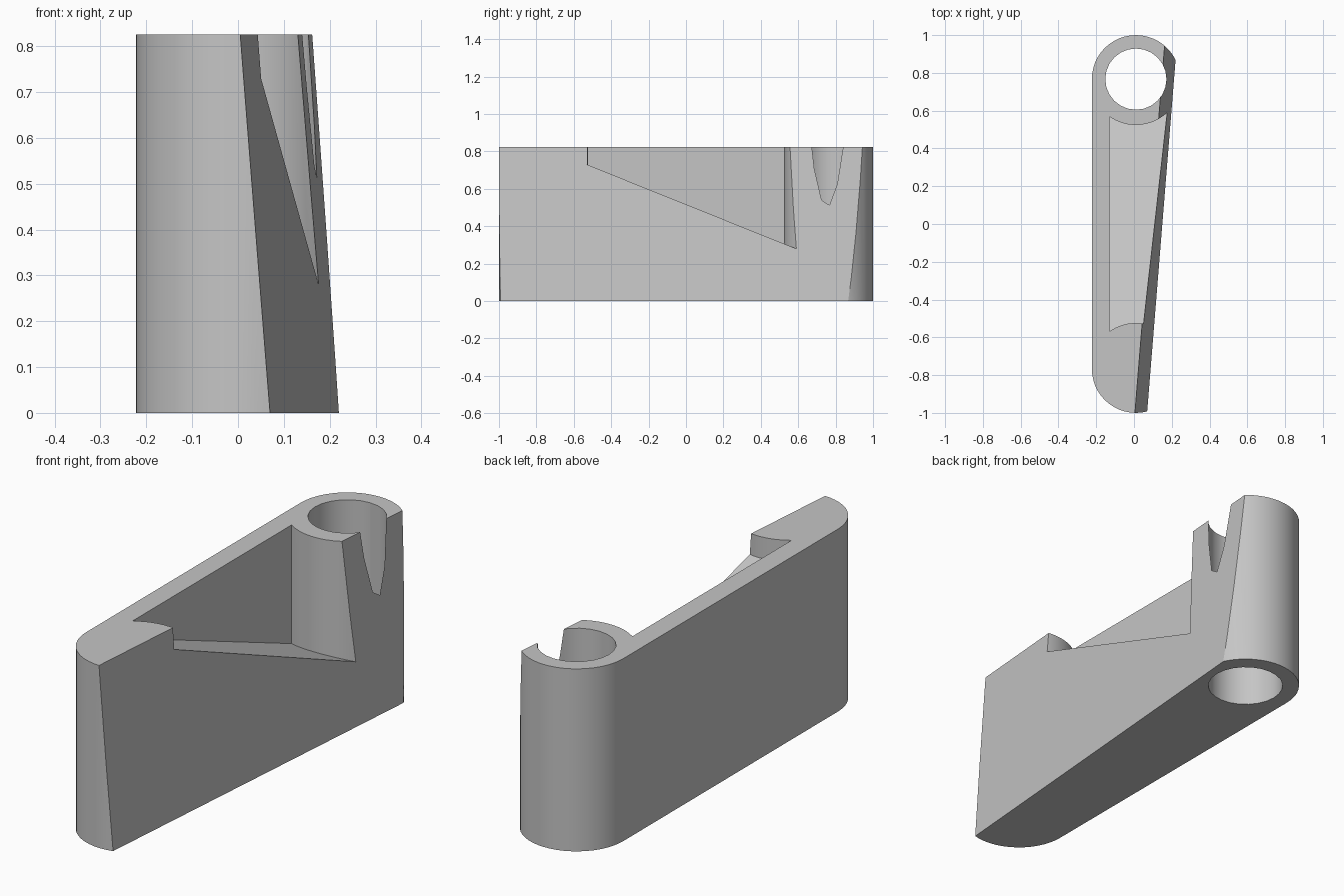
import bpy, bmesh, math

if "Cube" in bpy.data.objects:
    bpy.data.objects.remove(bpy.data.objects["Cube"])

H = 0.825            # overall height
CX, CY = 0.01, 0.767  # boss centre
R_OUT, R_HOLE, R_POCKET = 0.233, 0.162, 0.243

grey = bpy.data.materials.new("light grey")
grey.diffuse_color = (0.56, 0.56, 0.56, 1)
grey.use_nodes = True
grey.node_tree.nodes["Principled BSDF"].inputs["Base Color"].default_value = grey.diffuse_color


def prism(name, outline, low, high):
    """Extrude an xy outline between two height functions of (x, y)."""
    bm = bmesh.new()
    bottom = [bm.verts.new((x, y, low(x, y))) for x, y in outline]
    top = [bm.verts.new((x, y, high(x, y))) for x, y in outline]
    bm.faces.new(bottom[::-1])
    bm.faces.new(top)
    n = len(outline)
    for i in range(n):
        j = (i + 1) % n
        bm.faces.new((bottom[i], bottom[j], top[j], top[i]))
    bmesh.ops.recalc_face_normals(bm, faces=bm.faces)
    mesh = bpy.data.meshes.new(name)
    bm.to_mesh(mesh)
    bm.free()
    mesh.materials.append(grey)
    ob = bpy.data.objects.new(name, mesh)
    bpy.context.collection.objects.link(ob)
    return ob


def arc(cy, r, a0, a1, n):
    return [(CX + r * math.cos(math.radians(a0 + (a1 - a0) * i / n)),
             cy + r * math.sin(math.radians(a0 + (a1 - a0) * i / n)))
            for i in range(n + 1)]


# Round-ended body
body = prism("link_body",
             arc(CY, R_OUT, 0, 180, 24) + arc(-CY, R_OUT, 180, 360, 24),
             lambda x, y: 0, lambda x, y: H)

# Through hole in the rear boss
hole = prism("hole_cutter", arc(CY, R_HOLE, 0, 360, 24)[:-1],
             lambda x, y: -0.1, lambda x, y: H + 0.1)

# Pocket with concave ends and a sloping floor, open on the right
edge = math.degrees(math.acos(-0.14 / R_POCKET))
pocket = prism("pocket_cutter",
               arc(-CY, R_POCKET, edge, 12, 14) + [(0.5, -0.717), (0.5, 0.717)]
               + arc(CY, R_POCKET, -12, -edge, 14),
               lambda x, y: 0.73 - 0.402 * (y + 0.53), lambda x, y: H + 0.3)

# Tapered, leaning right flank
flank = prism("flank_cutter", [(0, -1.5), (1, -1.5), (1, 1.5), (0, 1.5)],
              lambda x, y: -0.2, lambda x, y: 1.2)
for v in flank.data.vertices:
    if v.co.x < 0.5:
        v.co.x = 0.150 + 0.0808 * v.co.y - 0.078 * v.co.z

for cutter in (hole, pocket, flank):
    mod = body.modifiers.new(cutter.name, "BOOLEAN")
    mod.operation = "DIFFERENCE"
    mod.solver = "EXACT"
    mod.object = cutter

# Apply the cuts and drop the cutters
bpy.context.view_layer.objects.active = body
body.select_set(True)
for mod in list(body.modifiers):
    bpy.ops.object.modifier_apply(modifier=mod.name)
for cutter in (hole, pocket, flank):
    bpy.data.objects.remove(cutter)

bpy.ops.object.shade_smooth_by_angle(angle=math.radians(25))
